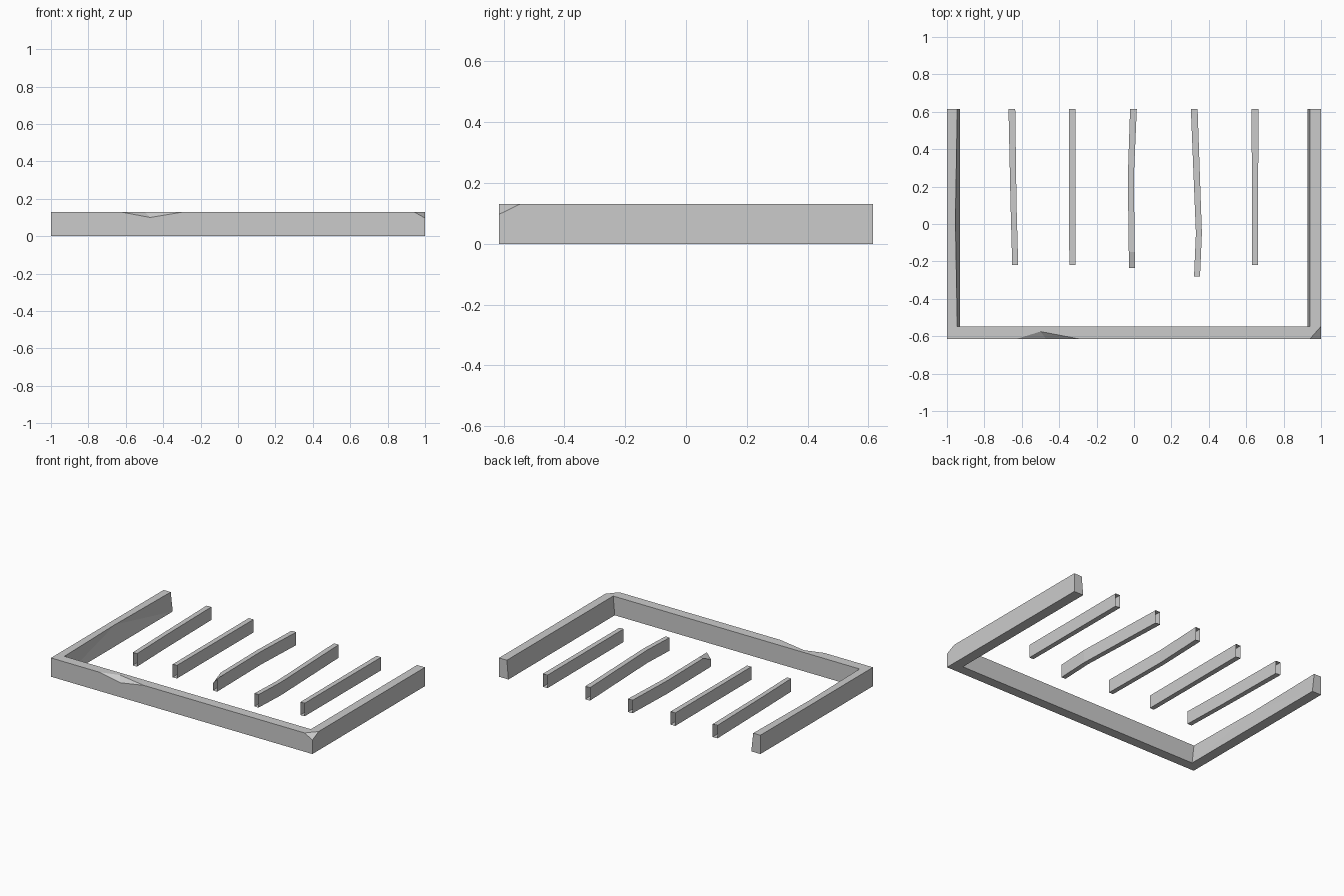
import bpy, bmesh

if "Cube" in bpy.data.objects:
    bpy.data.objects.remove(bpy.data.objects["Cube"])

W, D, H = 1.0, 0.615, 0.13      # outer half width, half depth, height
YI = -0.547                     # inner face of the front rail


def finish(bm, name):
    bmesh.ops.remove_doubles(bm, verts=bm.verts, dist=1e-5)
    bmesh.ops.recalc_face_normals(bm, faces=bm.faces)
    mesh = bpy.data.meshes.new(name)
    bm.to_mesh(mesh)
    bm.free()
    obj = bpy.data.objects.new(name, mesh)
    bpy.context.collection.objects.link(obj)
    return obj


def face(bm, *points):
    bm.faces.new([bm.verts.new(p) for p in points])


# U-shaped frame: open at the back, chipped on the front edge and right corner
bm = bmesh.new()
chip_l, chip_r = (-0.63, -D, H), (-0.29, -D, H)
chip_in, chip_low = (-0.50, -0.575, H), (-0.47, -D, 0.10)
cut_f, cut_s, cut_low = (0.94, -D, H), (W, YI, H), (W, -D, 0.097)
a_top, b_top = (-0.945, YI, H), (0.94, YI, H)
a_bot, b_bot = (-0.93, YI, 0), (0.928, YI, 0)
a_mid = (-0.955, 0.02, H)
a_end, b_end = (-0.945, D, H), (0.94, D, H)
a_endb, b_endb = (-0.93, D, 0), (0.928, D, 0)
fl, fr = (-W, -D, 0), (W, -D, 0)
bl, br = (-W, D, 0), (W, D, 0)
flt, blt, brt = (-W, -D, H), (-W, D, H), (W, D, H)

# top of the rails
face(bm, flt, chip_l, chip_in, chip_r, cut_f, cut_s, b_top, a_top)
face(bm, flt, a_top, a_mid, a_end, blt)
face(bm, cut_s, brt, b_end, b_top)
# chips
face(bm, chip_l, chip_low, chip_in)
face(bm, chip_low, chip_r, chip_in)
face(bm, cut_f, cut_low, cut_s)
# outer walls
face(bm, fl, fr, cut_low, cut_f, chip_r, chip_low, chip_l, flt)
face(bm, fr, br, brt, cut_s, cut_low)
face(bm, fl, flt, blt, bl)
# inner walls
face(bm, a_bot, a_top, b_top, b_bot)
face(bm, b_bot, b_top, b_end, b_endb)
face(bm, a_bot, a_mid, a_top)
face(bm, a_bot, a_endb, a_mid)
face(bm, a_endb, a_end, a_mid)
# rail ends
face(bm, bl, blt, a_end, a_endb)
face(bm, br, b_endb, b_end, brt)
# underside
face(bm, fl, a_bot, b_bot, fr)
face(bm, fl, bl, a_endb, a_bot)
face(bm, fr, b_bot, b_endb, br)
finish(bm, "frame")

# Slats: open-ended box strips following slightly bent centre lines (x, y)
SLATS = [
    [(-0.653, D), (-0.644, 0.10), (-0.635, -0.22)],
    [(-0.33, D), (-0.33, -0.22)],
    [(-0.003, D), (-0.017, 0.25), (-0.012, -0.15), (-0.011, -0.235)],
    [(0.322, D), (0.347, -0.05), (0.337, -0.28)],
    [(0.647, D), (0.647, -0.22)],
]
Z0, Z1 = 0.02, 0.11


def slat(index, path):
    bm = bmesh.new()
    rings = []
    for x, y in path:
        w = 0.018 if y > 0.3 else 0.016
        rings.append([bm.verts.new(p) for p in (
            (x - w, y, Z0), (x + w, y, Z0), (x + w, y, Z1), (x - w, y, Z1))])
    for r, s in zip(rings, rings[1:]):
        for i in range(4):
            j = (i + 1) % 4
            bm.faces.new((r[i], r[j], s[j], s[i]))
    if index == 3:              # broken front corner of the middle slat
        rings[-1][3].co.z = 0.07
    finish(bm, f"slat_{index}")


for n, path in enumerate(SLATS, 1):
    slat(n, path)
